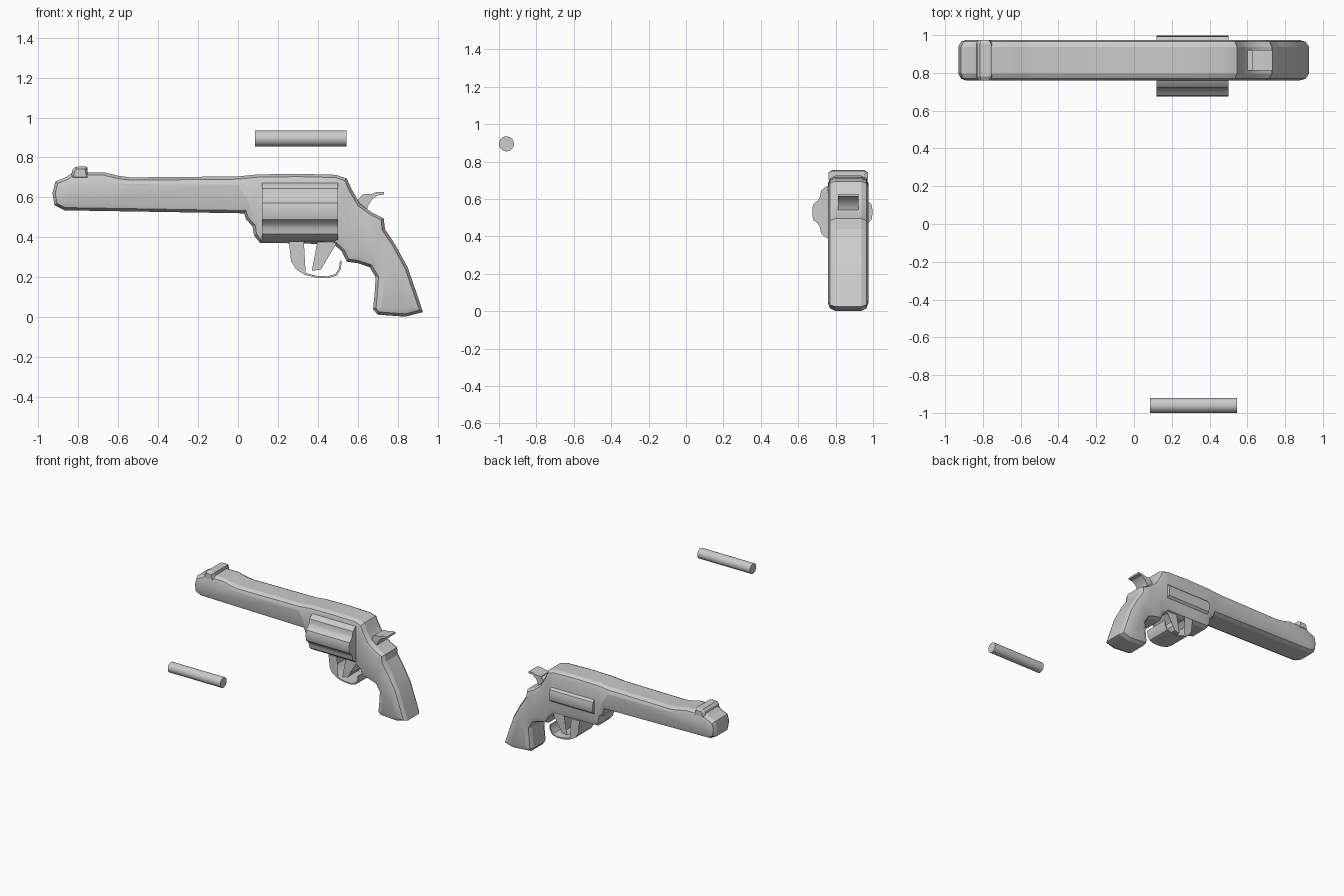
import bpy, bmesh, math
from mathutils import Vector

if "Cube" in bpy.data.objects:
    bpy.data.objects.remove(bpy.data.objects["Cube"])

YC = 0.867  # centre plane of the revolver


def inset(pts, d):
    """Move a closed counter-clockwise (x, z) outline inwards by d."""
    out = []
    for i, p in enumerate(pts):
        p = Vector(p)
        a = (p - Vector(pts[i - 1])).normalized()
        b = (Vector(pts[(i + 1) % len(pts)]) - p).normalized()
        na, nb = Vector((-a.y, a.x)), Vector((-b.y, b.x))
        out.append(p + (na + nb) * d / max(0.6, 1 + na.dot(nb)))
    return out


def finish(name, bm, angle):
    bmesh.ops.recalc_face_normals(bm, faces=bm.faces)
    me = bpy.data.meshes.new(name)
    bm.to_mesh(me)
    bm.free()
    ob = bpy.data.objects.new(name, me)
    bpy.context.collection.objects.link(ob)
    bpy.ops.object.select_all(action='DESELECT')
    ob.select_set(True)
    bpy.context.view_layer.objects.active = ob
    bpy.ops.object.shade_smooth_by_angle(angle=math.radians(angle))
    return ob


def slab(name, pts, layers, yc=YC, angle=25):
    """Outline swept across y; layers = (half width, inset), mirrored about yc."""
    if sum(pts[i - 1][0] * p[1] - p[0] * pts[i - 1][1] for i, p in enumerate(pts)) < 0:
        pts = pts[::-1]
    rows = [(-y, d) for y, d in layers] + [(y, d) for y, d in reversed(layers)]
    bm = bmesh.new()
    rings = [[bm.verts.new((p.x, yc + y, p.y)) for p in inset(pts, d)] for y, d in rows]
    n = len(pts)
    for r, s in zip(rings, rings[1:]):
        for i in range(n):
            bm.faces.new((r[i], r[(i + 1) % n], s[(i + 1) % n], s[i]))
    caps = [bm.faces.new(rings[0]), bm.faces.new(rings[-1])]
    bmesh.ops.triangulate(bm, faces=caps)
    return finish(name, bm, angle)


def rod(name, x0, x1, y, z, radius, n):
    """Bar along x whose radius is a function of the angle."""
    bm = bmesh.new()
    ends = []
    for x in (x0, x1):
        ring = []
        for i in range(n):
            a = 2 * math.pi * i / n
            r = radius(a)
            ring.append(bm.verts.new((x, y + r * math.cos(a), z + r * math.sin(a))))
        ends.append(ring)
        bm.faces.new(ring)
    for i in range(n):
        j = (i + 1) % n
        bm.faces.new((ends[0][i], ends[0][j], ends[1][j], ends[1][i]))
    return finish(name, bm, 30)


# Barrel, frame and grip as one rounded slab
body = [(-0.87, 0.535), (-0.92, 0.56), (-0.93, 0.62), (-0.915, 0.68), (-0.86, 0.702),
        (-0.83, 0.725), (-0.67, 0.725), (-0.6, 0.708), (-0.54, 0.70), (0, 0.705),
        (0.1, 0.715), (0.3, 0.718), (0.49, 0.713), (0.545, 0.695), (0.57, 0.64),
        (0.61, 0.57), (0.67, 0.525), (0.73, 0.495), (0.737, 0.44), (0.79, 0.36),
        (0.85, 0.25), (0.89, 0.135), (0.927, 0.025), (0.84, 0.002), (0.70, 0.012),
        (0.677, 0.04), (0.685, 0.12), (0.69, 0.2), (0.66, 0.25), (0.60, 0.27),
        (0.545, 0.278), (0.52, 0.33), (0.48, 0.365), (0.25, 0.37), (0.11, 0.372),
        (0.08, 0.41), (0.073, 0.455), (0.04, 0.49), (0.03, 0.52)]
slab("frame_barrel_and_grip", body, [(0.108, 0.042), (0.098, 0.014), (0.07, 0.0)])

# Front sight
sight = [(-0.84, 0.69), (-0.74, 0.69), (-0.755, 0.725), (-0.755, 0.75), (-0.765, 0.755),
         (-0.815, 0.753), (-0.83, 0.738)]
slab("front_sight", sight, [(0.106, 0.012), (0.085, 0.0)])

# Hammer with curved spur
hammer = [(0.57, 0.55), (0.60, 0.585), (0.645, 0.595), (0.625, 0.615), (0.67, 0.618),
          (0.70, 0.628), (0.732, 0.627), (0.732, 0.614), (0.70, 0.61), (0.672, 0.59),
          (0.65, 0.555), (0.64, 0.50)]
slab("hammer", hammer, [(0.055, 0.0)])

# Trigger guard: thin wide strip
path = [(0.255, 0.38), (0.268, 0.33), (0.266, 0.28), (0.29, 0.24), (0.335, 0.212), (0.39, 0.198),
        (0.45, 0.195), (0.495, 0.208), (0.515, 0.24), (0.52, 0.28)]
back = [(0.33, 0.38), (0.282, 0.335), (0.276, 0.282), (0.298, 0.247), (0.339, 0.221),
        (0.391, 0.207), (0.449, 0.204), (0.488, 0.216), (0.506, 0.243), (0.511, 0.28)]
slab("trigger_guard", path + back[::-1], [(0.1, 0.0)], angle=35)

# Trigger
trigger = [(0.40, 0.39), (0.393, 0.34), (0.41, 0.29), (0.405, 0.25), (0.37, 0.232),
           (0.415, 0.238), (0.434, 0.27), (0.43, 0.315), (0.455, 0.345), (0.50, 0.38)]
slab("trigger", trigger, [(0.09, 0.0)], angle=35)

# Fluted cylinder, offset to the front side
rod("fluted_cylinder", 0.12, 0.50, 0.836, 0.53,
    lambda a: 0.161 - 0.017 * max(0.0, -math.cos(6 * a)), 72)

# Loose round bar
rod("loose_bar", 0.085, 0.545, -0.96, 0.895, lambda a: 0.04, 32)
